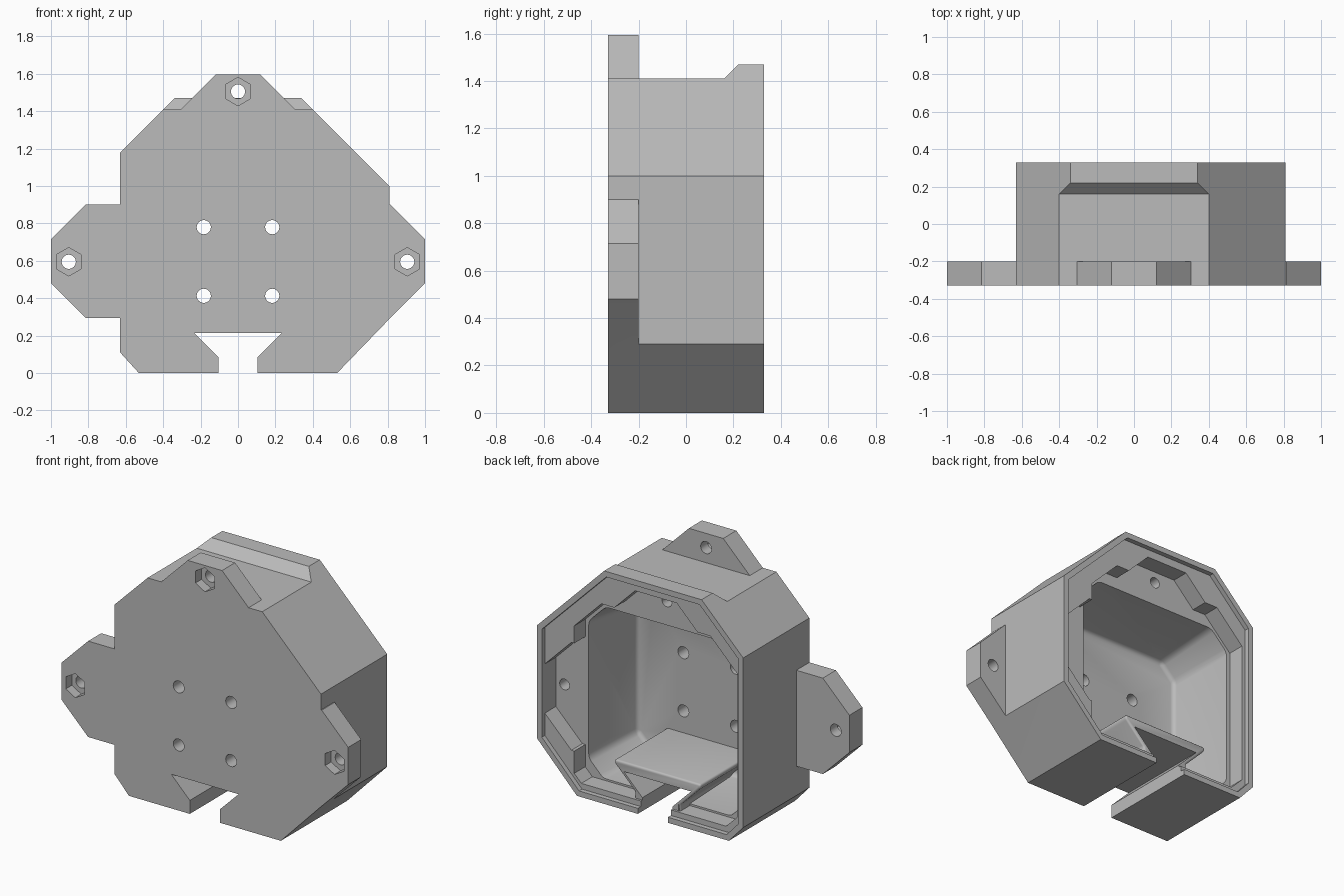
import bpy, bmesh, math
from mathutils import Vector

if "Cube" in bpy.data.objects:
    bpy.data.objects.remove(bpy.data.objects["Cube"])

FRONT, BACK = -0.33, 0.33
TAB_BACK = -0.20
POCKET = 0.19
LEDGE = 0.30
FLOOR = -0.235

grey = bpy.data.materials.new("plain grey")
grey.use_nodes = True
grey.diffuse_color = (0.5, 0.5, 0.5, 1)
grey.node_tree.nodes["Principled BSDF"].inputs["Base Color"].default_value = (0.5, 0.5, 0.5, 1)


def loft(name, first, y0, last, y1):
    """Solid between two (x, z) outlines with the same number of points."""
    bm = bmesh.new()
    a = [bm.verts.new((x, y0, z)) for x, z in first]
    b = [bm.verts.new((x, y1, z)) for x, z in last]
    bm.faces.new(a)
    bm.faces.new(b[::-1])
    for i in range(len(a)):
        j = (i + 1) % len(a)
        bm.faces.new((a[j], a[i], b[i], b[j]))
    bmesh.ops.recalc_face_normals(bm, faces=bm.faces)
    mesh = bpy.data.meshes.new(name)
    bm.to_mesh(mesh)
    bm.free()
    mesh.materials.append(grey)
    ob = bpy.data.objects.new(name, mesh)
    bpy.context.collection.objects.link(ob)
    return ob


def prism(name, outline, y0, y1):
    return loft(name, outline, y0, outline, y1)


def ring(x, z, r, n):
    """Regular polygon with a corner at the top."""
    return [(x + r * math.sin(math.tau * i / n), z + r * math.cos(math.tau * i / n))
            for i in range(n)]


def inset(outline, d):
    """Offset a convex counter-clockwise outline inward."""
    pts = [Vector(p) for p in outline]
    result = []
    for i, p in enumerate(pts):
        e = (p - pts[i - 1]).normalized()
        f = (pts[(i + 1) % len(pts)] - p).normalized()
        n, m = Vector((-e.y, e.x)), Vector((-f.y, f.x))
        result.append(tuple(p + (n + m) * d / (1 + n.dot(m))))
    return result


def apply(ob, mod):
    bpy.context.view_layer.objects.active = ob
    bpy.ops.object.modifier_apply(modifier=mod.name)


def soften(ob, width):
    mod = ob.modifiers.new("soft edges", "BEVEL")
    mod.width, mod.segments = width, 3
    apply(ob, mod)
    return ob


def combine(ob, other, operation):
    mod = ob.modifiers.new("combine", "BOOLEAN")
    mod.operation, mod.solver, mod.object = operation, "EXACT", other
    apply(ob, mod)
    bpy.data.objects.remove(other)


def cut(outline, y0, y1):
    combine(housing, prism("cutter", outline, y0, y1), "DIFFERENCE")


# Outer shell, full height at the raised back lip
outer = [(-0.53, 0), (0.53, 0), (0.81, 0.29), (0.81, 1.0), (0.34, 1.47),
         (-0.34, 1.47), (-0.63, 1.18), (-0.63, 0.11)]
housing = prism("housing", outer, FRONT, BACK)

# Lower the roof in front of the sloped lip
low, high = 1.41, 1.6
roof_low = [(-1, low), (1, low), (1, high), (-1, high)]
roof_mid = [(-1, 1.47), (1, 1.47), (1, high), (-1, high)]
cut(roof_low, -0.5, 0.16)
combine(housing, loft("lip_slope", roof_low, 0.16, roof_mid, 0.22), "DIFFERENCE")

# Three mounting tabs on the front plate
tabs = [
    [(0.7, 0.29), (0.81, 0.29), (1, 0.48), (1, 0.715), (0.815, 0.9), (0.7, 0.9)],
    [(-0.6, 0.9), (-0.815, 0.9), (-1, 0.715), (-1, 0.48), (-0.815, 0.295), (-0.6, 0.295)],
    [(-0.305, 1.35), (0.305, 1.35), (0.305, 1.41), (0.12, 1.595), (-0.12, 1.595), (-0.305, 1.41)],
]
for outline in tabs:
    combine(housing, prism("tab", outline, FRONT, TAB_BACK), "UNION")

# Tapered cavity, wider flange opening and rim ledge
deep = [(-0.40, 0.10), (0.40, 0.10), (0.50, 0.20), (0.50, 1.01), (0.40, 1.11),
        (-0.40, 1.11), (-0.50, 1.01), (-0.50, 0.20)]
mouth = [(-0.45, 0.08), (0.45, 0.08), (0.55, 0.18), (0.55, 1.05), (0.43, 1.17),
         (-0.43, 1.17), (-0.55, 1.05), (-0.55, 0.18)]
cavity = soften(loft("cavity", deep, FLOOR, mouth, POCKET + 0.04), 0.025)
combine(housing, cavity, "DIFFERENCE")
flange = [(-0.49, 0.07), (0.52, 0.07), (0.57, 0.12), (0.57, 1.05), (0.38, 1.24),
          (-0.38, 1.24), (-0.57, 1.05), (-0.57, 0.15)]
cut(flange, POCKET, 0.4)
cut(inset(outer, 0.035), LEDGE, 0.4)

# Pockets in the flange that receive matching tabs
cut([(0.50, 0.26), (0.59, 0.26), (0.775, 0.445), (0.775, 0.755), (0.59, 0.94), (0.50, 0.94)],
    POCKET, 0.31)
cut([(-0.31, 1.16), (0.31, 1.16), (0.31, 1.22), (0.145, 1.385), (-0.145, 1.385), (-0.31, 1.22)],
    POCKET, 0.31)

# Dovetail channel with its inner cover
cover = [(-0.16, 0.03), (0.16, 0.03), (0.16, 0.11), (0.30, 0.25), (0.30, 0.275),
         (-0.30, 0.275), (-0.30, 0.25), (-0.16, 0.11)]
combine(housing, soften(prism("cover", cover, -0.29, 0.285), 0.012), "UNION")
cut([(-0.105, -0.1), (0.105, -0.1), (0.105, 0.085), (0.235, 0.215),
     (-0.235, 0.215), (-0.105, 0.085)], -0.5, 0.5)

# Tab holes with hexagonal nut seats
for x, z in [(-0.905, 0.595), (0.905, 0.595), (0, 1.505)]:
    cut(ring(x, z, 0.038, 24), -0.5, -0.1)
    cut(ring(x, z, 0.076, 6), -0.5, FRONT + 0.06)

# Plate holes and blind pocket holes
for x in (-0.183, 0.183):
    for z in (0.413, 0.78):
        cut(ring(x, z, 0.038, 24), -0.5, -0.1)
for x, z in [(0.715, 0.6), (0, 1.315)]:
    cut(ring(x, z, 0.034, 24), 0.0, 0.25)

# Crisp flats with smooth fillets
bpy.ops.object.select_all(action="DESELECT")
housing.select_set(True)
bpy.context.view_layer.objects.active = housing
bpy.ops.object.shade_smooth_by_angle(angle=math.radians(32))
